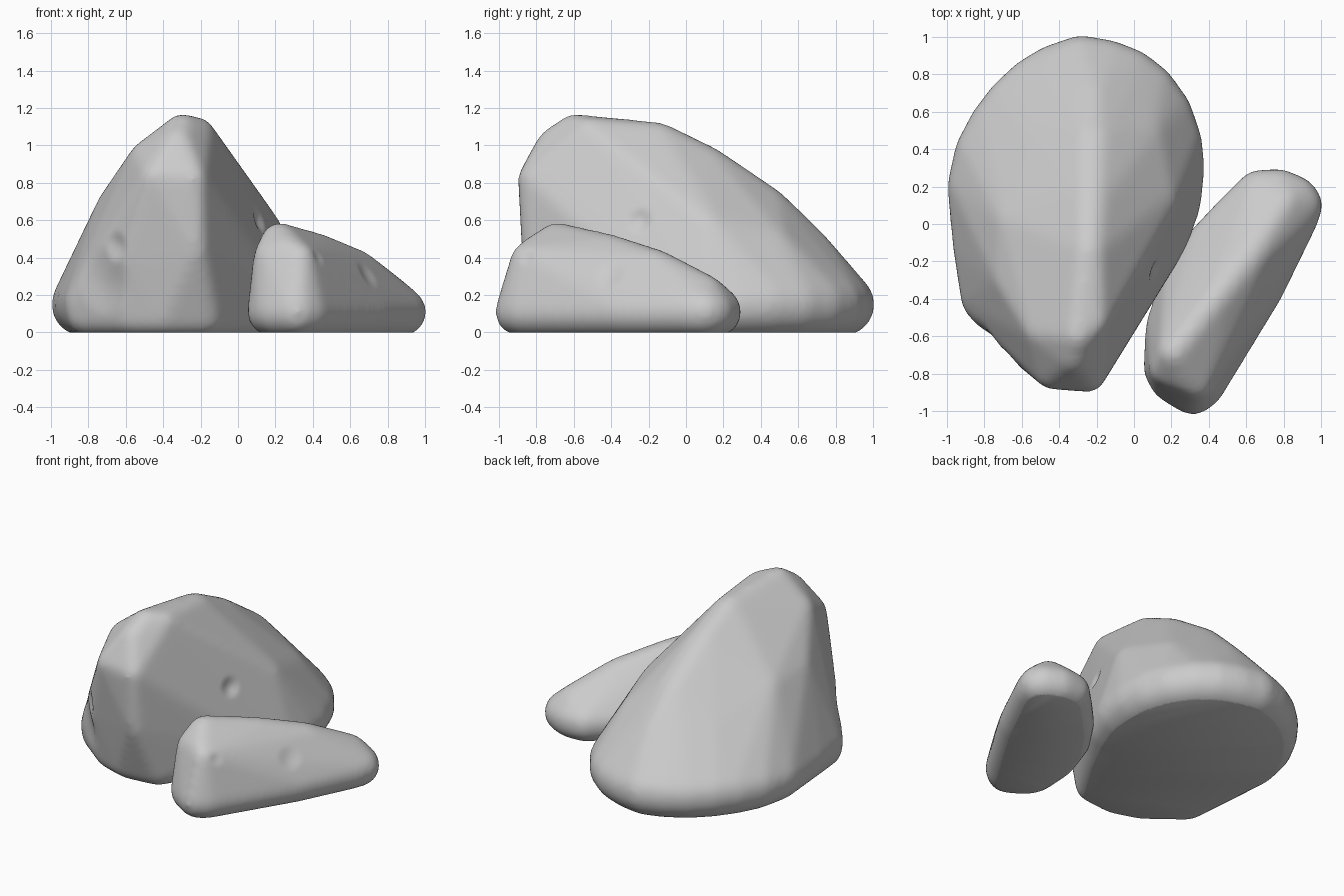
import bpy, bmesh
from mathutils import Vector, Matrix

cube = bpy.data.objects.get("Cube")
if cube:
    bpy.data.objects.remove(cube, do_unlink=True)

stone = bpy.data.materials.new("stone_grey")
stone.use_nodes = True
GREY = (0.6, 0.6, 0.6, 1)
stone.diffuse_color = GREY
stone.node_tree.nodes["Principled BSDF"].inputs["Base Color"].default_value = GREY


def foot_knobs(outline, spine, r):
    """Round knobs set in from a ground outline, towards the spine, so that the hull reaches it."""
    start, end = (Vector(p) for p in spine)
    along = end - start
    knobs = []
    for x, y in outline:
        p = Vector((x, y))
        t = min(max((p - start).dot(along) / along.length_squared, 0), 1)
        p += (start + along * t - p).normalized() * r
        knobs.append((p.x, p.y, r - 0.02, r))
    return knobs


def boulder(name, knobs, dents):
    """Hull stretched over round knobs (x, y, z, radius), worn smooth, then cut flat at the floor."""
    bm = bmesh.new()
    for x, y, z, r in knobs:
        bmesh.ops.create_icosphere(bm, subdivisions=3, radius=r,
                                   matrix=Matrix.Translation((x, y, z)))
    cloud = [v.co.copy() for v in bm.verts]
    bm.clear()
    for co in cloud:
        bm.verts.new(co)
    hull = bmesh.ops.convex_hull(bm, input=bm.verts[:])
    inside = {g for g in hull["geom_interior"] + hull["geom_unused"]
              if isinstance(g, bmesh.types.BMVert)}
    bmesh.ops.delete(bm, geom=list(inside), context='VERTS')
    mesh = bpy.data.meshes.new(name)
    bm.to_mesh(mesh)
    bm.free()
    obj = bpy.data.objects.new(name, mesh)
    bpy.context.collection.objects.link(obj)
    bpy.context.view_layer.objects.active = obj
    obj.select_set(True)

    # Even surface, softened edges
    remesh = obj.modifiers.new("even_surface", 'REMESH')
    remesh.mode = 'VOXEL'
    remesh.voxel_size = 0.02
    worn = obj.modifiers.new("worn_edges", 'SMOOTH')
    worn.factor = 0.5
    worn.iterations = 20
    for mod in (remesh.name, worn.name):
        bpy.ops.object.modifier_apply(modifier=mod)

    # Chips and hollows
    bm = bmesh.new()
    bm.from_mesh(obj.data)
    bm.normal_update()
    for x, y, z, r, depth in dents:
        for v in bm.verts:
            d = (v.co - Vector((x, y, z))).length / r
            if d < 1:
                v.co -= v.normal * depth * (1 - d * d) ** 2

    # Level base
    cut = bmesh.ops.bisect_plane(bm, geom=bm.verts[:] + bm.edges[:] + bm.faces[:],
                                 plane_co=(0, 0, 0), plane_no=(0, 0, -1), clear_outer=True)
    rim = [g for g in cut["geom_cut"] if isinstance(g, bmesh.types.BMEdge)]
    bmesh.ops.holes_fill(bm, edges=rim)
    bmesh.ops.recalc_face_normals(bm, faces=bm.faces[:])
    bm.to_mesh(obj.data)
    bm.free()
    obj.data.materials.clear()
    obj.data.materials.append(stone)
    bpy.ops.object.shade_smooth_by_angle(angle=0.7)
    obj.select_set(False)


# Large boulder: rounded back outline on the ground
spine = [(-.31, .3), (-.31, -.4)]
back = foot_knobs([(-.93, -.38), (-.97, -.12), (-1, .2), (-.96, .4), (-.87, .59), (-.75, .75),
                   (-.6, .88), (-.45, .96), (-.27, 1.01), (-.1, .98), (.05, .92), (.18, .82),
                   (.29, .67), (.36, .48), (.38, .3), (.36, .12), (.3, -.05)], spine, .17)
# Undercut front foot, long sloping ridge, bulging flanks and blunt front brow
front = foot_knobs([(.13, -.3), (-.13, -.73), (-.42, -.76), (-.66, -.66), (-.91, -.42)],
                   spine, .11)
ridge = [(-.3, -.6, 1.08, .09), (-.21, -.52, 1.07, .08), (-.24, -.15, 1.01, .115),
         (-.23, .1, .86, .14), (-.22, .4, .62, .17), (-.22, .62, .39, .18)]
flanks = [(.1, .12, .53, .14), (.02, .44, .42, .17), (-.47, .43, .42, .17),
          (-.63, 0, .63, .12), (-.67, -.3, .69, .08), (-.5, -.58, .94, .08)]
brow = [(-.32, -.7, 1.0, .1), (-.44, -.8, .83, .085), (-.24, -.82, .82, .08),
        (-.23, -.8, .45, .08), (-.56, -.68, .42, .1)]
boulder("large_boulder", back + front + ridge + flanks + brow,
        [(-.65, -.72, .46, .09, .02), (.12, -.25, .6, .08, .02),
         (-.7, -.62, .28, .2, .025)])

# Small boulder: long wedge tapering towards the back
small_foot = foot_knobs([(.055, -.73), (.09, -.88), (.2, -.96), (.37, -1.01), (.46, -.94),
                         (.79, -.4), (.97, -.03), (1.01, .1), (.97, .2), (.86, .26),
                         (.7, .275), (.56, .23), (.43, .1), (.29, -.05), (.16, -.24),
                         (.08, -.48)], [(.27, -.8), (.82, .1)], .13)
small_top = [(.18, -.77, .4, .1), (.33, -.85, .39, .09), (.27, -.8, .42, .1),
             (.22, -.69, .49, .1), (.43, -.42, .43, .1), (.63, -.16, .33, .115),
             (.8, .1, .2, .11)]
boulder("small_boulder", small_foot + small_top,
        [(.46, -.87, .42, .07, .015), (.72, -.42, .33, .1, .015)])
